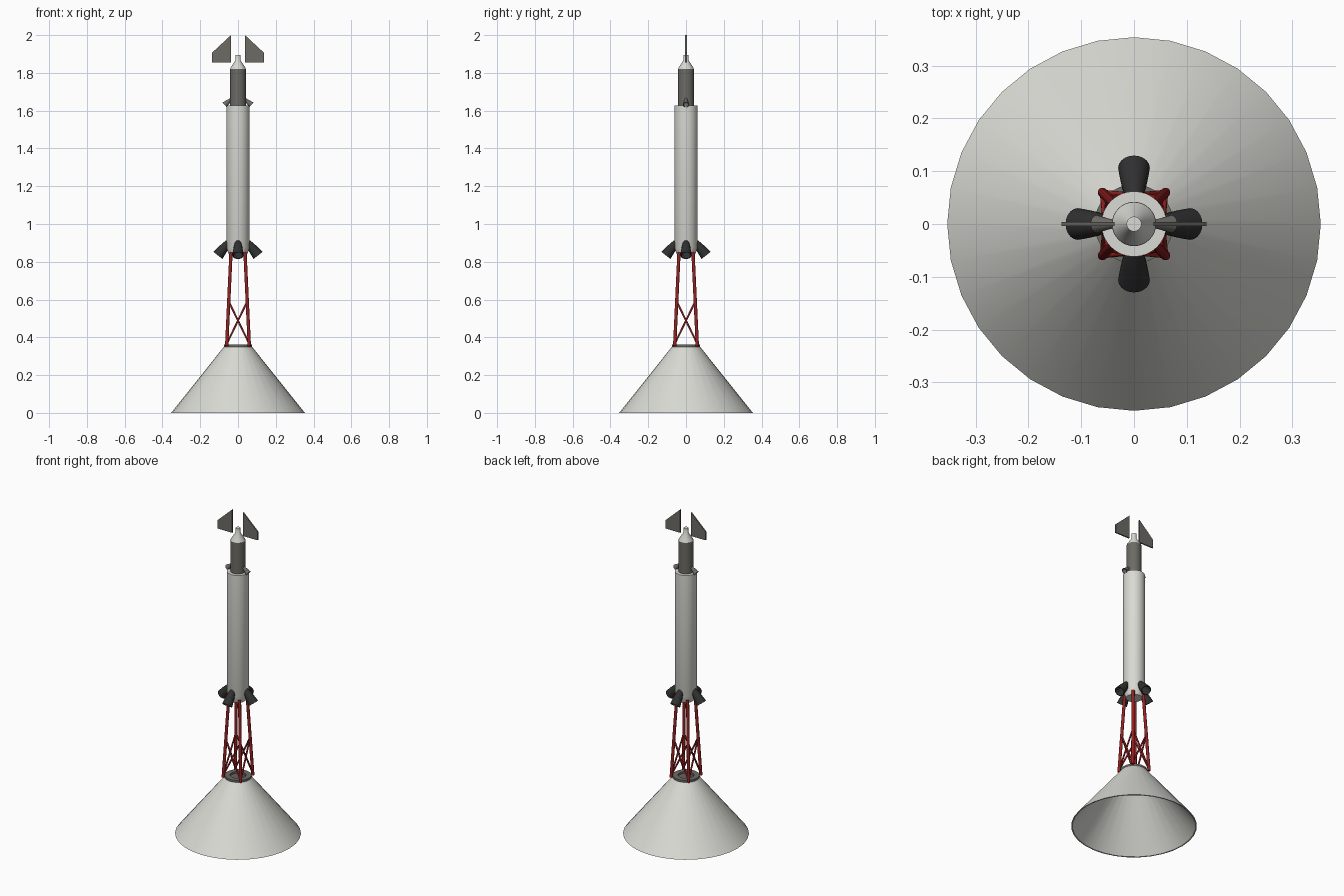
import bpy, bmesh, math
from mathutils import Vector

if "Cube" in bpy.data.objects:
    bpy.data.objects.remove(bpy.data.objects["Cube"])


def material(name, rgb):
    m = bpy.data.materials.new(name)
    m.use_nodes = True
    m.diffuse_color = (*rgb, 1)
    m.node_tree.nodes["Principled BSDF"].inputs["Base Color"].default_value = (*rgb, 1)
    return m


WHITE = material("off white", (0.70, 0.70, 0.66))
GREY = material("warm dark grey", (0.15, 0.145, 0.13))
BLACK = material("nozzle black", (0.03, 0.03, 0.03))
RED = material("tower red", (0.30, 0.015, 0.015))


def finish(bm, name, mat, smooth=True):
    bmesh.ops.recalc_face_normals(bm, faces=bm.faces)
    mesh = bpy.data.meshes.new(name)
    bm.to_mesh(mesh)
    bm.free()
    mesh.materials.append(mat)
    ob = bpy.data.objects.new(name, mesh)
    bpy.context.collection.objects.link(ob)
    if smooth:
        bpy.ops.object.select_all(action='DESELECT')
        ob.select_set(True)
        bpy.context.view_layer.objects.active = ob
        bpy.ops.object.shade_smooth_by_angle(angle=math.radians(35))
    return ob


def lathe(name, profile, mat, sides=32, closed=False):
    """Spin (radius, height) points around z; a closed profile makes a hollow ring."""
    bm = bmesh.new()
    rings = [[bm.verts.new((r * math.cos(a), r * math.sin(a), z))
              for a in (math.tau * i / sides for i in range(sides))]
             for r, z in profile]
    pairs = list(zip(rings, rings[1:]))
    if closed:
        pairs.append((rings[-1], rings[0]))
    else:
        bm.faces.new(rings[0])
        bm.faces.new(rings[-1])
    for lo, hi in pairs:
        for i in range(sides):
            j = (i + 1) % sides
            bm.faces.new((lo[i], lo[j], hi[j], hi[i]))
    return finish(bm, name, mat)


def aim(ob, start, end):
    """Move the origin to start and turn local +z towards end."""
    start, end = Vector(start), Vector(end)
    ob.location = start
    ob.rotation_mode = 'QUATERNION'
    ob.rotation_quaternion = (end - start).to_track_quat('Z', 'Y')


def strut(name, start, end, radius):
    length = (Vector(end) - Vector(start)).length
    aim(lathe(name, [(radius, 0), (radius, length)], RED, 12), start, end)


def nozzle(name, angle, start, end, profile, mat):
    """Flared hollow bell aimed from start to end, given as (distance out, height)."""
    c, s = math.cos(angle), math.sin(angle)
    bell = lathe(name, profile, mat, 20)
    aim(bell, *[(d * c, d * s, z) for d, z in (start, end)])


# Hollow cover cone and the mounting ring on top
lathe("cover_cone", [(0.354, 0), (0.073, 0.352), (0.068, 0.352), (0.347, 0)], WHITE, 32, True)
lathe("mounting_ring", [(0.075, 0.348), (0.075, 0.362), (0.045, 0.362), (0.045, 0.348)],
      GREY, 32, True)

# Lattice tower: four leaning legs with one crossed pair of braces per side
LEG_FOOT, LEG_TOP = (0.060, 0.355), (0.037, 0.85)
BRACE_TOP = 0.59
t = (BRACE_TOP - LEG_FOOT[1]) / (LEG_TOP[1] - LEG_FOOT[1])
brace_half = LEG_FOOT[0] + (LEG_TOP[0] - LEG_FOOT[0]) * t
corners = [(1, 1), (-1, 1), (-1, -1), (1, -1)]
for k, (sx, sy) in enumerate(corners):
    nx, ny = corners[(k + 1) % 4]
    (f, fz), (h, hz) = LEG_FOOT, LEG_TOP
    b = brace_half
    strut("tower_leg", (sx * f, sy * f, fz), (sx * h, sy * h, hz), 0.009)
    strut("tower_brace", (sx * f, sy * f, fz + 0.01), (nx * b, ny * b, BRACE_TOP), 0.005)
    strut("tower_brace", (nx * f, ny * f, fz + 0.01), (sx * b, sy * b, BRACE_TOP), 0.005)

# Motor stack
lathe("main_motor", [(0.045, 0.83), (0.062, 0.875), (0.062, 1.627)], WHITE)
lathe("upper_motor", [(0.042, 1.62), (0.042, 1.82)], GREY)
lathe("nose_cone", [(0.042, 1.818), (0.040, 1.826), (0.014, 1.866), (0.014, 1.895)], WHITE)

# Main nozzles around the motor base
BELL = [(0.012, 0), (0.018, 0.02), (0.024, 0.05), (0.028, 0.08), (0.030, 0.10),
        (0.026, 0.10), (0.012, 0.03)]
for k in range(4):
    nozzle("main_nozzle", k * math.pi / 2, (0.044, 0.912), (0.106, 0.834), BELL, BLACK)

# Small steering nozzles, left and right
SMALL_BELL = [(0.006, 0), (0.011, 0.025), (0.017, 0.052), (0.014, 0.052), (0.006, 0.02)]
for angle in (0, math.pi):
    nozzle("steering_nozzle", angle, (0.032, 1.665), (0.068, 1.633), SMALL_BELL, GREY)

# Nose fins
for side in (1, -1):
    bm = bmesh.new()
    outline = [(0.037, 1.855), (0.137, 1.855), (0.137, 1.907), (0.037, 2.0)]
    face = bm.faces.new([bm.verts.new((side * x, -0.004, z)) for x, z in outline])
    out = bmesh.ops.extrude_face_region(bm, geom=[face])
    bmesh.ops.translate(bm, vec=(0, 0.008, 0),
                        verts=[v for v in out["geom"] if isinstance(v, bmesh.types.BMVert)])
    finish(bm, "left_fin" if side > 0 else "right_fin", GREY, smooth=False)
